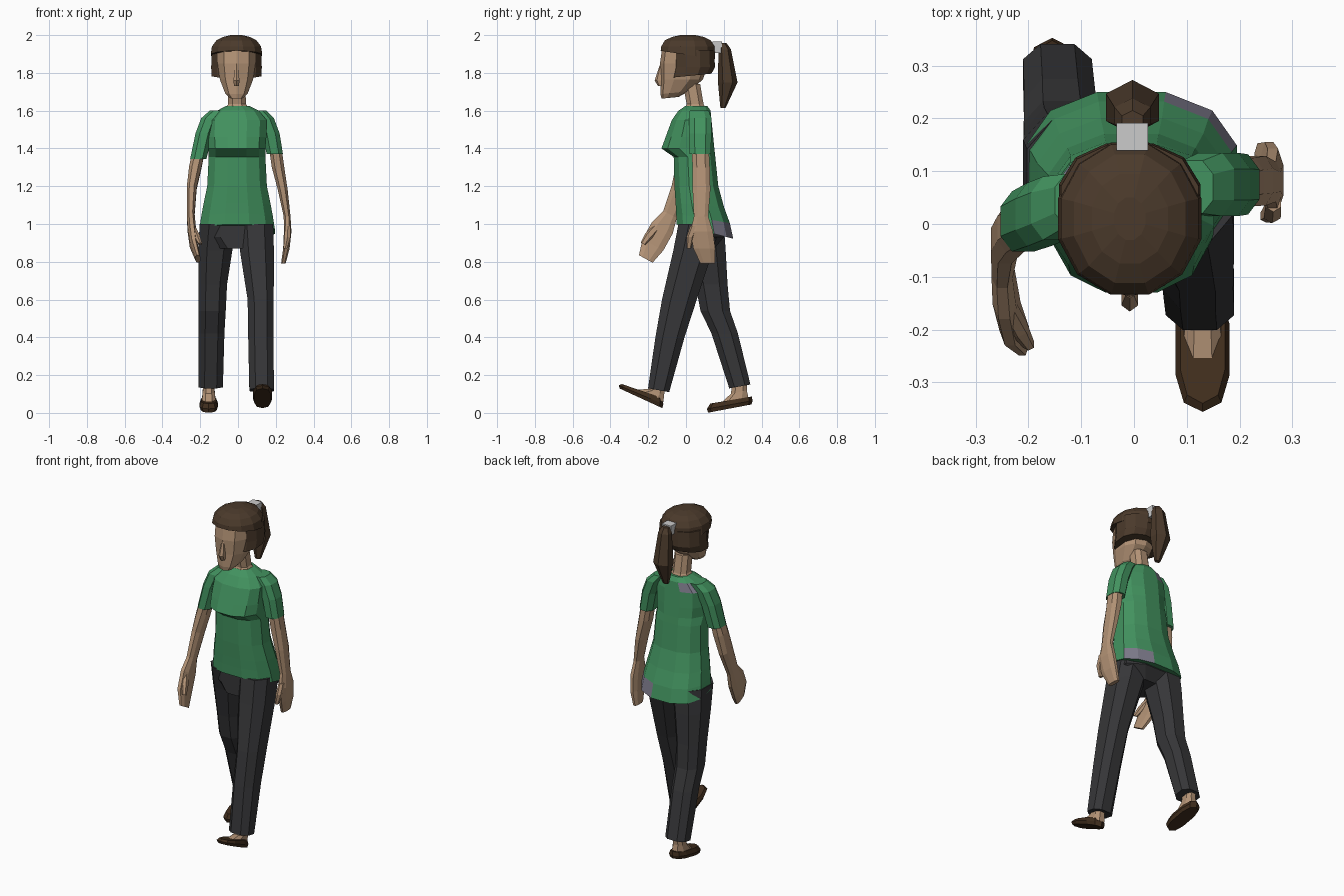
import bpy, bmesh
from math import sin, cos, pi


def material(name, rgb):
    m = bpy.data.materials.new(name)
    m.diffuse_color = (*rgb, 1)
    return m


GREEN = material("green_cloth", (.055, .29, .115))
LILAC = material("lilac_grey", (.2, .19, .25))
DARK = material("dark_cloth", (.037, .037, .04))
SKIN = material("skin", (.45, .29, .18))
HAIR = material("hair", (.07, .042, .024))
SHOE = material("shoe_leather", (.05, .026, .012))


def loft(name, rings, mat, n=8, p=.8):
    """Skin stacked rings (cx, cy, cz, half width x, half depth y, slope of z along y)."""
    def power(v):
        return abs(v) ** p * (1 if v > 0 else -1)
    pts = [(power(cos(a)), power(sin(a))) for a in (2 * pi * (i + .5) / n for i in range(n))]
    mx, my = max(q[0] for q in pts), max(q[1] for q in pts)
    bm = bmesh.new()
    loops = []
    for r in rings:
        cx, cy, cz, rx, ry = r[:5]
        k = r[5] if len(r) > 5 else 0
        loops.append([bm.verts.new((cx + rx * u / mx, cy + ry * v / my, cz + k * ry * v / my))
                      for u, v in pts])
    for a, b in zip(loops, loops[1:]):
        for i in range(n):
            j = (i + 1) % n
            bm.faces.new((a[i], a[j], b[j], b[i]))
    bm.faces.new(loops[0])
    bm.faces.new(loops[-1])
    bmesh.ops.recalc_face_normals(bm, faces=bm.faces)
    me = bpy.data.meshes.new(name)
    bm.to_mesh(me)
    bm.free()
    ob = bpy.data.objects.new(name, me)
    bpy.context.collection.objects.link(ob)
    if mat:
        me.materials.append(mat)
    return ob


# Shirt body with flared hem, bust and sloping shoulders
shirt = loft("shirt", [
    (-.005, .1, .96, .2, .15, -.25), (-.005, .09, 1.03, .19, .142, -.18),
    (-.005, .073, 1.1, .178, .128, -.08), (-.005, .055, 1.2, .158, .116),
    (-.005, .045, 1.355, .15, .11), (-.005, .01, 1.4, .15, .14),
    (-.005, .018, 1.46, .155, .126), (-.003, .03, 1.55, .155, .105),
    (0, .045, 1.6, .11, .085), (-.002, .055, 1.625, .062, .058)], GREEN, 12, .85)
shirt.data.materials.append(LILAC)
for f in shirt.data.polygons:   # bare patches on the hip and shoulder
    c = f.center
    if (.06 < c.x < .17 and c.y > .15 and c.z < 1.0) or (c.x < -.05 and c.y > .07 and 1.56 < c.z < 1.6):
        f.material_index = 1

# Sleeves
loft("right_sleeve", [(.11, .07, 1.6, .04, .05), (.145, .075, 1.56, .045, .06),
                      (.175, .075, 1.48, .045, .06), (.195, .075, 1.37, .043, .057)], GREEN)
loft("left_sleeve", [(-.11, .045, 1.6, .04, .05), (-.15, .03, 1.56, .045, .06),
                     (-.18, .018, 1.48, .045, .06), (-.21, .005, 1.345, .043, .057)], GREEN)

# Arms with mitten hands and thumbs
loft("right_arm", [
    (.195, .075, 1.42, .033, .045), (.212, .08, 1.3, .033, .046), (.237, .082, 1.18, .026, .047),
    (.26, .08, 1.04, .018, .038), (.263, .083, .96, .02, .06), (.256, .097, .87, .017, .058),
    (.24, .115, .79, .012, .038)], SKIN)
loft("right_thumb", [(.264, .045, .99, .015, .022), (.262, .022, .93, .016, .02),
                     (.25, .015, .87, .01, .012)], SKIN, 6)
loft("left_arm", [
    (-.205, .005, 1.4, .033, .045), (-.226, -.008, 1.3, .033, .046, -.2),
    (-.245, -.03, 1.19, .026, .045, -.35), (-.25, -.085, 1.05, .02, .036, -.5),
    (-.246, -.125, .98, .022, .055, -.55), (-.235, -.175, .89, .02, .055, -.55),
    (-.212, -.213, .815, .013, .036, -.55)], SKIN)
loft("left_thumb", [(-.25, -.14, 1.0, .015, .02, -.5), (-.22, -.195, .94, .016, .02, -.5),
                    (-.2, -.228, .895, .01, .012, -.5)], SKIN, 6)

# Trousers: seat and two striding legs
loft("trouser_seat", [(-.005, .06, .87, .1, .09), (-.005, .085, .93, .18, .115),
                      (-.005, .085, 1.02, .17, .115)], DARK)
loft("front_leg", [
    (.093, .07, 1.0, .093, .11), (.1, .038, .86, .09, .105), (.12, -.035, .6, .069, .092),
    (.121, -.085, .4, .067, .077), (.125, -.145, .12, .065, .056, -.18)], DARK)
loft("back_leg", [
    (-.103, .085, 1.0, .1, .115), (-.12, .11, .86, .09, .1), (-.133, .135, .68, .075, .085),
    (-.137, .155, .54, .072, .078), (-.14, .205, .42, .068, .07),
    (-.145, .285, .14, .065, .056, .18)], DARK)

# Ankles and shoes: front foot toe-up, back foot toe-down
loft("front_ankle", [(.13, -.15, .15, .03, .04), (.13, -.158, .11, .032, .042, -.4),
                     (.13, -.19, .09, .036, .07, -.47)], SKIN)
loft("front_shoe", [(.13, -.238, .077, .044, .113, -.46), (.13, -.238, .096, .051, .118, -.42),
                    (.13, -.232, .116, .042, .108, -.34)], SHOE, 10, .75)
loft("back_ankle", [(-.155, .285, .16, .03, .04), (-.155, .28, .11, .032, .042, .2),
                    (-.155, .26, .07, .036, .07, .19)], SKIN)
loft("back_shoe", [(-.155, .232, .023, .042, .115, .19), (-.155, .232, .043, .049, .121, .18),
                   (-.155, .238, .068, .04, .11, .17)], SHOE, 10, .75)

# Neck, head and nose
loft("neck", [(-.003, .05, 1.6, .07, .062), (-.005, .048, 1.635, .047, .045),
              (-.006, .03, 1.74, .045, .045)], SKIN)
loft("head", [
    (-.008, -.085, 1.668, .036, .045, .1), (-.008, -.06, 1.695, .06, .075, .1),
    (-.008, -.022, 1.765, .088, .112), (-.008, -.01, 1.85, .1, .128),
    (-.008, -.005, 1.94, .1, .12)], SKIN, 10, .85)
loft("nose", [(-.008, -.13, 1.84, .008, .01), (-.008, -.138, 1.76, .016, .028),
              (-.008, -.13, 1.73, .013, .018)], SKIN, 6)

# Hair: dome, sides and nape, ponytail and its grey tie
loft("hair_cap", [
    (-.008, .01, 1.895, .136, .144, -.15), (-.008, .01, 1.94, .13, .141),
    (-.008, .01, 1.972, .106, .122), (-.008, .01, 1.99, .072, .085),
    (-.008, .01, 2.0, .03, .04)], HAIR, 12, 1)
loft("hair_sides", [(-.008, .025, 1.785, .132, .11, .1), (-.008, .038, 1.83, .134, .115),
                    (-.008, .035, 1.92, .13, .115)], HAIR, 12, .85)
loft("ponytail", [(-.003, .195, 1.957, .02, .02), (-.003, .205, 1.925, .034, .033),
                  (-.003, .221, 1.75, .05, .052), (-.003, .196, 1.615, .016, .014)], HAIR, 6, 1)
loft("hair_tie", [(-.003, .165, 1.905, .026, .024), (-.003, .165, 1.965, .03, .026)], None, 4, 1)
